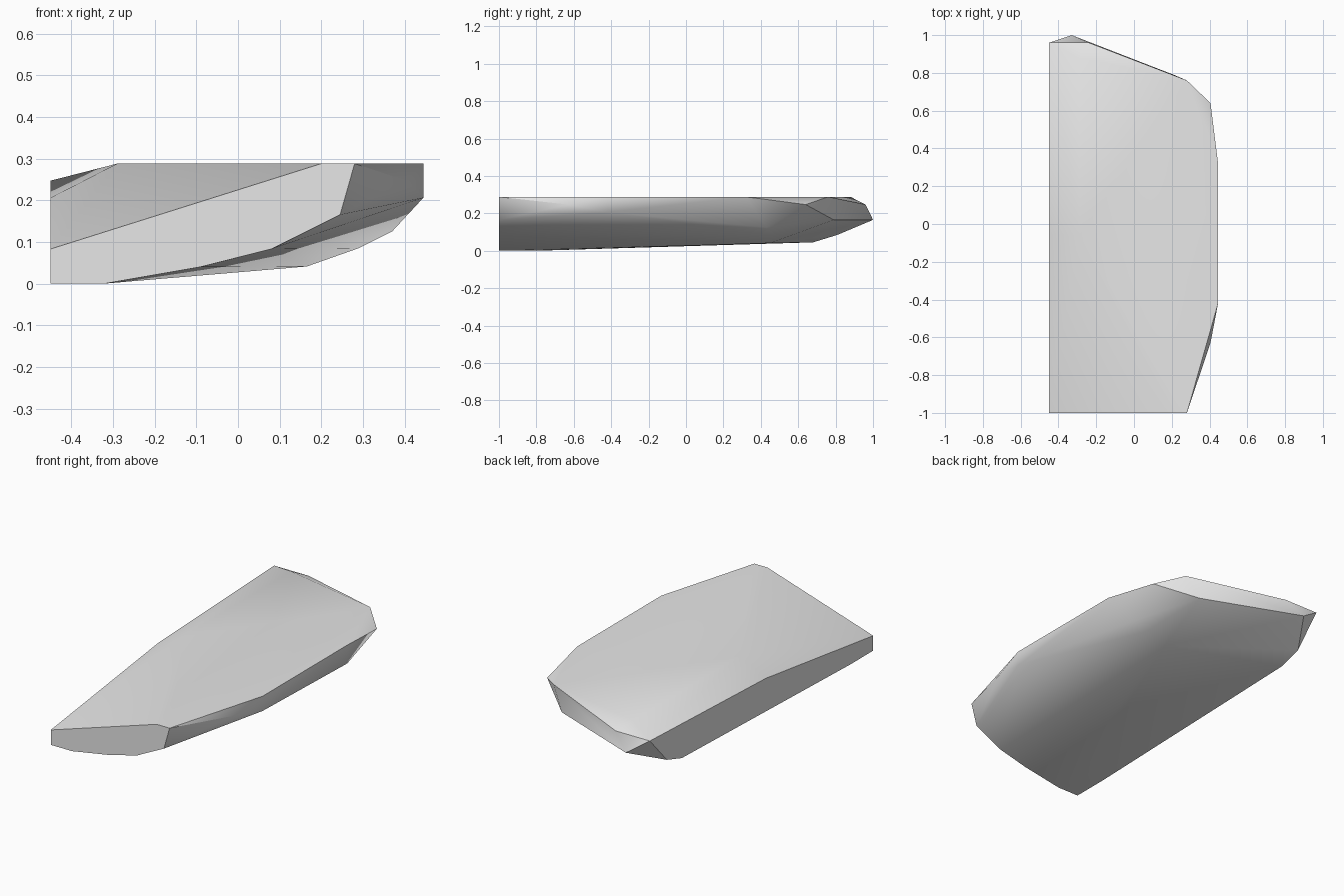
import bpy
import bmesh
from math import radians

# Remove the default cube
default_cube = bpy.data.objects.get("Cube")
if default_cube:
    bpy.data.objects.remove(default_cube, do_unlink=True)

FRONT, WALL, DECK = -1.0, -0.45, 0.288


def make_material(name, value):
    material = bpy.data.materials.new(name)
    material.use_nodes = True
    colour = (value, value, value, 1)
    material.diffuse_color = colour
    material.node_tree.nodes["Principled BSDF"].inputs["Base Color"].default_value = colour
    return material


# Flat front end, as x and z
front_end = [(WALL, 0), (WALL, 0.083), (0.2, DECK), (0.28, DECK),
             (0.245, 0.165), (0.08, 0.083), (-0.09, 0.04), (-0.32, 0)]

# Straight long wall, as y and z
long_wall = [(-0.8, 0), (0.68, 0.045), (0.81, 0.085), (0.96, 0.247), (-0.06, 0.206)]

# Level upper surface, as x and y
deck = [(0.445, -0.42), (0.445, 0.32), (0.28, 0.76), (-0.29, 0.88), (-0.29, -0.06)]

# Corners of the chamfered sides, the pointed back and the underside
side_corners = [(0.405, -0.63, 0.247), (0.445, -0.42, 0.206),
                (0.405, 0.64, 0.247), (0.37, 0.43, 0.125)]
back_corners = [(-0.24, 0.96, 0.247), (-0.33, 1, 0.165), (0.21, 0.79, 0.165)]
underside = [(-0.32, -0.8, 0), (0.165, 0.45, 0.041), (0.29, 0.45, 0.085)]

corners = [(x, FRONT, z) for x, z in front_end]
corners += [(WALL, y, z) for y, z in long_wall]
corners += [(x, y, DECK) for x, y in deck]
corners += side_corners + back_corners + underside

# Wrap the corners in a closed faceted body
bm = bmesh.new()
for corner in corners:
    bm.verts.new(corner)
hull = bmesh.ops.convex_hull(bm, input=bm.verts[:])
loose = [v for v in bm.verts if not v.link_faces]
bmesh.ops.delete(bm, geom=loose, context="VERTS")

# Merge coplanar triangles into clean flat faces
bmesh.ops.dissolve_limit(bm, angle_limit=radians(0.5),
                         verts=bm.verts[:], edges=bm.edges[:])
bmesh.ops.recalc_face_normals(bm, faces=bm.faces[:])

mesh = bpy.data.meshes.new("stone_slab")
bm.to_mesh(mesh)
bm.free()
mesh.materials.append(make_material("pale_grey", 0.8))
slab = bpy.data.objects.new("stone_slab", mesh)
bpy.context.collection.objects.link(slab)

# Soft shading over shallow creases, crisp outer edges
bpy.ops.object.select_all(action="DESELECT")
slab.select_set(True)
bpy.context.view_layer.objects.active = slab
bpy.ops.object.shade_smooth_by_angle(angle=radians(35))
